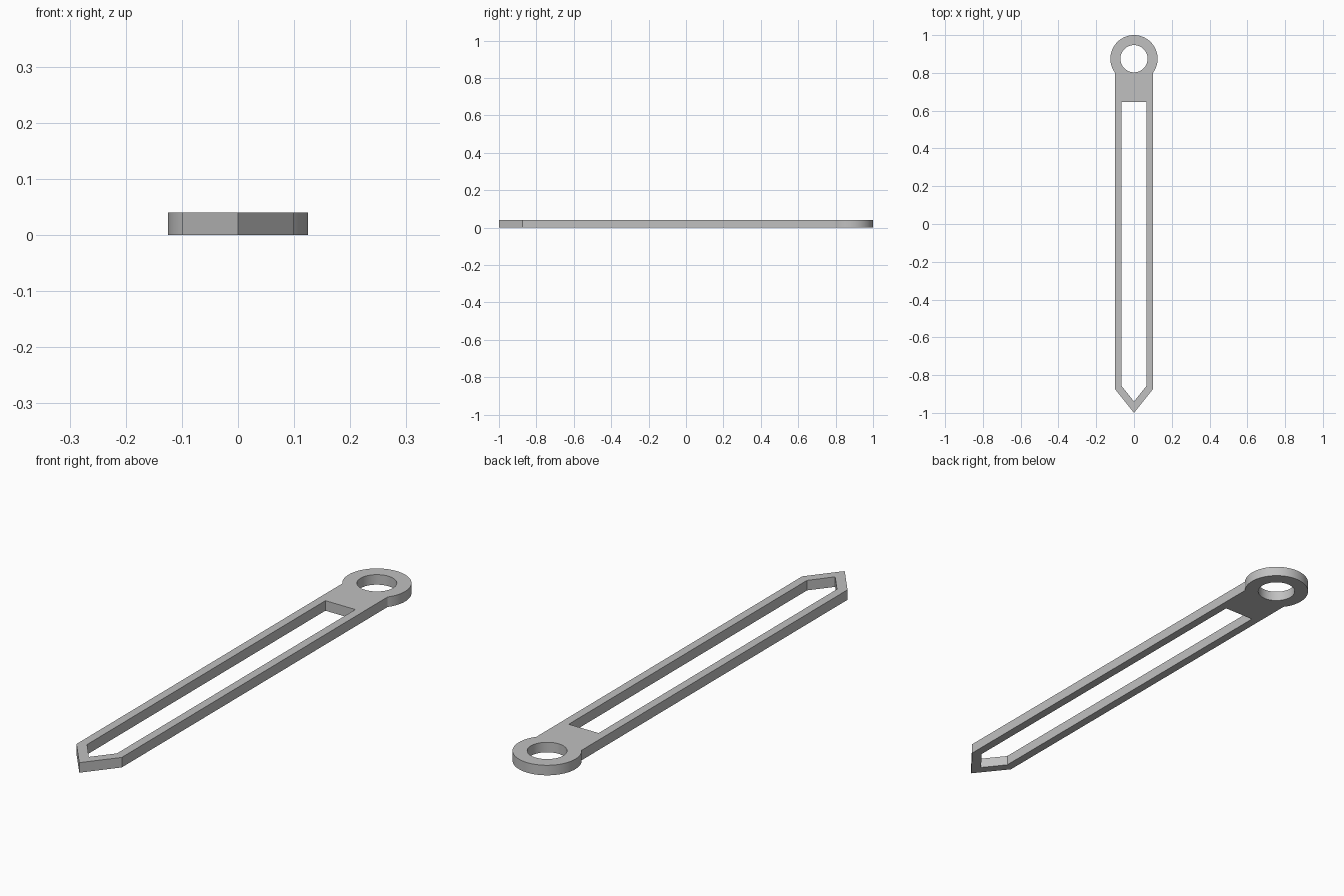
import bpy, bmesh, math

cube = bpy.data.objects.get("Cube")
if cube:
    bpy.data.objects.remove(cube, do_unlink=True)

THICK = 0.04
RING_Y, RING_R, HOLE_R = 0.875, 0.125, 0.072
HALF_W, SLOT_W = 0.1, 0.066

grey = bpy.data.materials.new("satin grey")
grey.use_nodes = True
colour = (0.53, 0.53, 0.53, 1)
grey.diffuse_color = colour
grey.node_tree.nodes["Principled BSDF"].inputs["Base Color"].default_value = colour


def arc(radius, start, end, steps):
    angles = [start + (end - start) * i / steps for i in range(steps + 1)]
    return [(radius * math.cos(a), RING_Y + radius * math.sin(a)) for a in angles]


# Outer outline: pointed tip, straight sides, round eye
join = -math.acos(HALF_W / RING_R)
outline = [(-HALF_W, -0.875), (0, -1), (HALF_W, -0.875)]
outline += arc(RING_R, join, math.pi - join, 64)

# Openings: long pointed slot and round hole
slot = [(-SLOT_W, 0.645), (-SLOT_W, -0.857), (0, -0.94),
        (SLOT_W, -0.857), (SLOT_W, 0.645)]
hole = arc(HOLE_R, 0, 2 * math.pi, 64)[:-1]

# Fill the flat profile and extrude it to a plate
bm = bmesh.new()
edges = []
for loop in (outline, slot, hole):
    verts = [bm.verts.new((x, y, 0)) for x, y in loop]
    edges += [bm.edges.new((v, verts[i - 1])) for i, v in enumerate(verts)]
bmesh.ops.triangle_fill(bm, edges=edges, use_beauty=True, use_dissolve=False)
top = bmesh.ops.extrude_face_region(bm, geom=bm.faces[:], use_keep_orig=True)
bmesh.ops.translate(bm, vec=(0, 0, THICK),
                    verts=[g for g in top["geom"] if isinstance(g, bmesh.types.BMVert)])
bmesh.ops.recalc_face_normals(bm, faces=bm.faces[:])

mesh = bpy.data.meshes.new("slotted_pointer")
bm.to_mesh(mesh)
bm.free()
mesh.materials.append(grey)
pointer = bpy.data.objects.new("slotted_pointer", mesh)
bpy.context.collection.objects.link(pointer)

# Smooth the round walls, keep the edges crisp
bpy.ops.object.select_all(action="DESELECT")
pointer.select_set(True)
bpy.context.view_layer.objects.active = pointer
bpy.ops.object.shade_smooth_by_angle(angle=math.radians(30))
